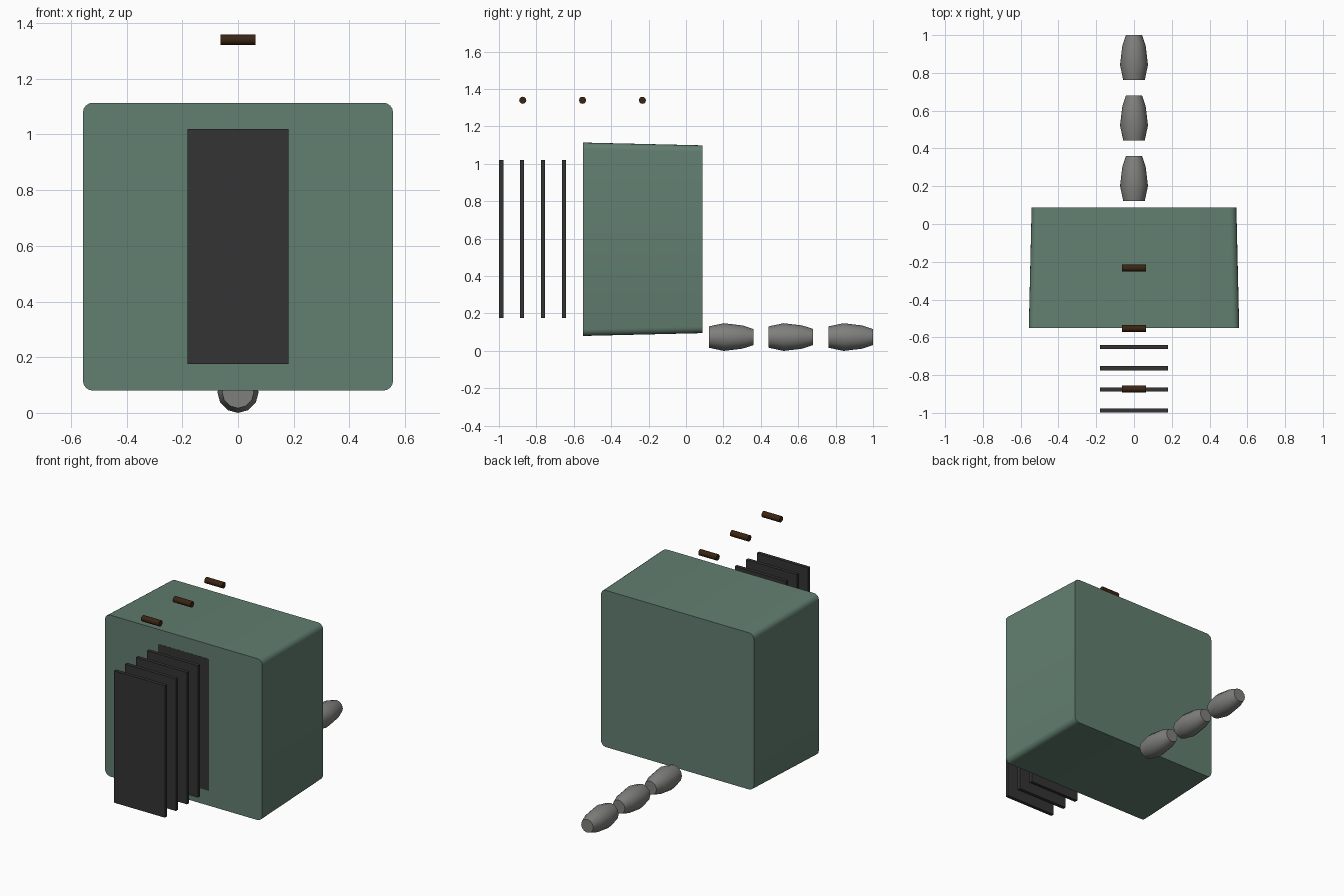
import bpy, math

if "Cube" in bpy.data.objects:
    bpy.data.objects.remove(bpy.data.objects["Cube"])

def material(name, rgb):
    m = bpy.data.materials.new(name)
    m.diffuse_color = (*rgb, 1)
    m.use_nodes = True
    m.node_tree.nodes["Principled BSDF"].inputs["Base Color"].default_value = m.diffuse_color
    return m

GREEN = material("muted green", (0.122, 0.209, 0.160))
CHARCOAL = material("charcoal", (0.034, 0.034, 0.034))
GREY = material("warm grey", (0.212, 0.216, 0.202))
BROWN = material("dark brown", (0.042, 0.018, 0.006))

def loft(name, rings, mat, angle):
    """Skin a list of equal-length point rings and cap both ends."""
    n = len(rings[0])
    verts = [p for r in rings for p in r]
    faces = [(k*n + i, k*n + (i+1) % n, (k+1)*n + (i+1) % n, (k+1)*n + i)
             for k in range(len(rings) - 1) for i in range(n)]
    faces += [tuple(reversed(range(n))), tuple(range(len(verts) - n, len(verts)))]
    me = bpy.data.meshes.new(name)
    me.from_pydata(verts, [], faces)
    me.materials.append(mat)
    ob = bpy.data.objects.new(name, me)
    bpy.context.collection.objects.link(ob)
    bpy.ops.object.select_all(action='DESELECT')
    ob.select_set(True)
    bpy.context.view_layer.objects.active = ob
    bpy.ops.object.mode_set(mode='EDIT')
    bpy.ops.mesh.select_all(action='SELECT')
    bpy.ops.mesh.normals_make_consistent(inside=False)
    bpy.ops.object.mode_set(mode='OBJECT')
    bpy.ops.object.shade_smooth_by_angle(angle=math.radians(angle))
    return ob

def circle(r, n):
    return [(r*math.cos(2*math.pi*i/n), r*math.sin(2*math.pi*i/n)) for i in range(n)]

def rounded_rect(hx, hz, r, steps=4):
    pts = []
    for q, (sx, sz) in enumerate([(1, 1), (-1, 1), (-1, -1), (1, -1)]):
        for s in range(steps + 1):
            a = (q + s/steps)*math.pi/2
            pts.append((sx*(hx - r) + r*math.cos(a), sz*(hz - r) + r*math.sin(a)))
    return pts

# Tapered body with rounded long edges
body_rings = [[(x, y, 0.597 + z) for x, z in rounded_rect(hx, hz, 0.035)]
              for y, hx, hz in [(-0.55, 0.557, 0.517), (0.087, 0.542, 0.502)]]
loft("body", body_rings, GREEN, 40)

# Row of upright plates, the last one set into the body front
for i in range(5):
    y = -0.999 + 0.112*i
    rings = [[(x, yy, z) for x, z in [(-0.181, 0.175), (0.181, 0.175), (0.181, 1.02), (-0.181, 1.02)]]
             for yy in (y, y + 0.022)]
    loft(f"plate_{i+1}", rings, CHARCOAL, 30)

# Barrel-shaped segments trailing behind
PROFILE = [(0.0, 0.057), (0.08, 0.074), (0.18, 0.062), (0.238, 0.043)]
for i in range(3):
    y0 = 0.122 + 0.32*i
    rings = [[(x, y0 + dy, 0.074 + z) for x, z in circle(r, 12)] for dy, r in PROFILE]
    loft(f"barrel_{i+1}", rings, GREY, 35)

# Small pegs floating above
for i in range(3):
    y0 = -0.873 + 0.32*i
    rings = [[(x, y0 + a, 1.34 + b) for a, b in circle(0.019, 12)] for x in (-0.063, 0.063)]
    loft(f"peg_{i+1}", rings, BROWN, 35)
